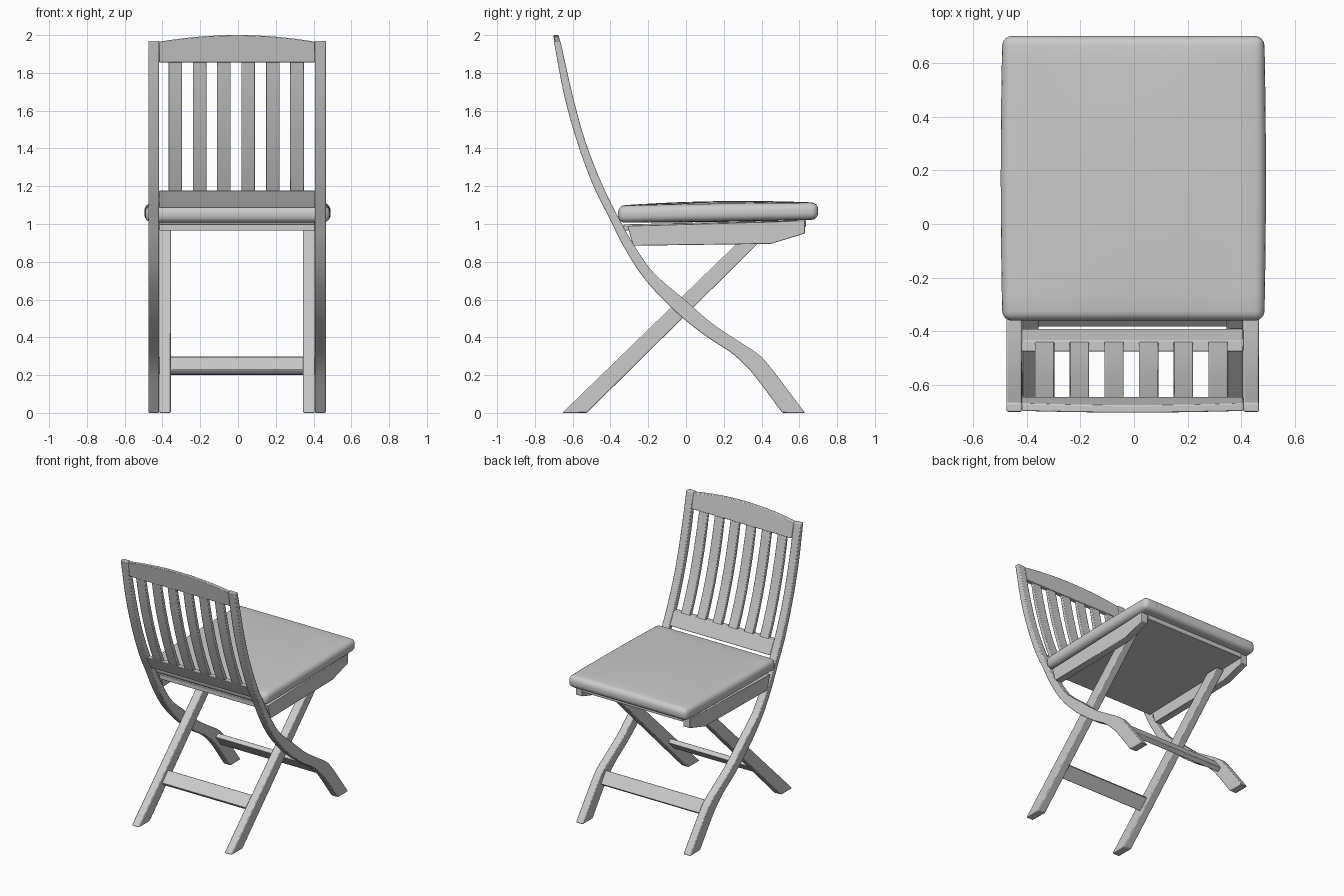
import bpy
import bmesh
from mathutils import Vector

old = bpy.data.objects.get("Cube")
if old:
    bpy.data.objects.remove(old, do_unlink=True)

grey = bpy.data.materials.new("plain grey")
grey.use_nodes = True
grey.diffuse_color = (0.6, 0.6, 0.6, 1)
grey.node_tree.nodes["Principled BSDF"].inputs["Base Color"].default_value = (0.6, 0.6, 0.6, 1)

CX = -0.005          # frame centre line
INNER, OUTER = 0.412, 0.47


def finish(name, bm, bevel=0.006, angle=35):
    bmesh.ops.recalc_face_normals(bm, faces=bm.faces)
    mesh = bpy.data.meshes.new(name)
    bm.to_mesh(mesh)
    bm.free()
    mesh.materials.append(grey)
    obj = bpy.data.objects.new(name, mesh)
    bpy.context.collection.objects.link(obj)
    if bevel:
        mod = obj.modifiers.new("soft edges", "BEVEL")
        mod.width, mod.segments, mod.limit_method = bevel, 2, "ANGLE"
        mod.angle_limit = 0.7
    bpy.ops.object.select_all(action="DESELECT")
    obj.select_set(True)
    bpy.context.view_layer.objects.active = obj
    bpy.ops.object.shade_smooth_by_angle(angle=angle * 0.01745)
    return obj


def loft(name, sections, bevel=0.006):
    """Skin a run of four-cornered sections and cap both ends."""
    bm = bmesh.new()
    loops = [[bm.verts.new(p) for p in s] for s in sections]
    for a, b in zip(loops, loops[1:]):
        for i in range(4):
            j = (i + 1) % 4
            bm.faces.new((a[i], a[j], b[j], b[i]))
    bm.faces.new(loops[0])
    bm.faces.new(loops[-1])
    return finish(name, bm, bevel)


def bar(x0, x1, front, back):
    """Sections of constant width between a front and a back edge in y, z."""
    return [((x0, *f), (x1, *f), (x1, *b), (x0, *b)) for f, b in zip(front, back)]


def smooth(points, steps=4):
    """Catmull-Rom curve through the points."""
    p = [Vector(q) for q in points]
    p = [2 * p[0] - p[1]] + p + [2 * p[-1] - p[-2]]
    out = []
    for a, b, c, d in zip(p, p[1:], p[2:], p[3:]):
        for k in range(steps):
            t = k / steps
            out.append(0.5 * (2 * b + (c - a) * t + (2 * a - 5 * b + 4 * c - d) * t ** 2
                              + (3 * b - a - 3 * c + d) * t ** 3))
    return out + [p[-2]]


# Curved side profile shared by the posts and the backrest
front_edge = smooth([(-0.665, 1.97), (-0.60, 1.68), (-0.53, 1.43), (-0.44, 1.2), (-0.35, 1.02),
                     (-0.27, 0.88), (-0.17, 0.74), (-0.02, 0.61), (0.13, 0.48), (0.27, 0.385),
                     (0.37, 0.32), (0.44, 0.25), (0.63, 0)])
back_edge = smooth([(-0.70, 1.97), (-0.645, 1.68), (-0.575, 1.43), (-0.49, 1.2), (-0.40, 1.02),
                    (-0.33, 0.88), (-0.22, 0.71), (-0.06, 0.54), (0.10, 0.41), (0.23, 0.325),
                    (0.31, 0.255), (0.38, 0.175), (0.51, 0)])


def edge_y(edge, z):
    for a, b in zip(edge, edge[1:]):
        if b.y <= z:
            break
    return a.x + (b.x - a.x) * (z - a.y) / (b.y - a.y)


def back_section(x0, x1, z, inset):
    f, b = edge_y(front_edge, z) - inset, edge_y(back_edge, z) + inset
    return (x0, f, z), (x1, f, z), (x1, b, z), (x0, b, z)


# Side frames
for side, s in (("left", 1), ("right", -1)):
    x_in, x_out = CX + s * INNER, CX + s * OUTER
    loft(side + "_curved_post", bar(x_in, x_out, front_edge, back_edge))
    x_leg = CX + s * 0.35
    loft(side + "_straight_leg",
         bar(x_leg, x_in - s * 0.001, [(-0.525, 0), (0.455, 0.97)], [(-0.655, 0), (0.345, 0.97)]))
    loft(side + "_seat_rail",
         bar(x_in + s * 0.002, x_out - s * 0.002,
             [(-0.31, 0.99), (0.45, 1.012), (0.63, 1.02)],
             [(-0.28, 0.885), (0.45, 0.895), (0.63, 0.95)]), 0.003)

# Seat panel
loft("seat_panel", bar(CX - INNER, CX + INNER,
                       [(-0.33, 0.998), (0.635, 1.02)], [(-0.33, 0.965), (0.635, 0.985)]), 0.003)


# Stretchers, tilted along their legs
def stretcher(name, half, centre, along, thick):
    c, d = Vector(centre), Vector(along).normalized()
    n = Vector((-d.y, d.x)) * thick / 2
    ends = [c - d * 0.05, c + d * 0.05]
    loft(name, bar(CX - half, CX + half, [e + n for e in ends], [e - n for e in ends]), 0.004)


stretcher("rear_stretcher", 0.352, (-0.335, 0.25), (1, 0.98), 0.035)
stretcher("front_stretcher", INNER, (0.375, 0.25), (-0.6, 0.8), 0.035)

# Backrest
loft("lower_back_rail",
     [back_section(CX - INNER, CX + INNER, z, 0.004) for z in (1.085, 1.13, 1.178)], 0.004)
for i in range(6):
    x = CX + (i - 2.5) * 0.129 - 0.005
    loft("back_slat_%d" % (i + 1),
         [back_section(x - 0.036, x + 0.036, 1.17 + 0.69 * k / 8, 0.009) for k in range(9)], 0.004)

arch = []
for k in range(17):
    u = k / 8 - 1
    x, top = CX + u * INNER, 2.0 - 0.035 * u * u
    low, high = back_section(x, x, 1.855, 0.003), back_section(x, x, top, 0.003)
    arch.append((low[0], low[2], high[2], high[0]))
loft("top_back_rail", arch, 0.004)

# Cushion: a finely divided slab with rounded edges and a gentle dome
bm = bmesh.new()
bmesh.ops.create_cube(bm, size=1)
flat = [e for e in bm.edges if abs(e.verts[0].co.z - e.verts[1].co.z) < 0.1]
bmesh.ops.subdivide_edges(bm, edges=flat, cuts=9, use_grid_fill=True)
bmesh.ops.scale(bm, vec=(0.975, 1.06, 0.09), verts=bm.verts)
hard = [e for e in bm.edges if e.calc_face_angle(0) > 1]
bmesh.ops.bevel(bm, geom=hard, offset=0.036, segments=4, profile=0.5, affect="EDGES")
for v in bm.verts:
    u, w = v.co.x / 0.4875, v.co.y / 0.53
    dome = (1 - u * u) * (1 - w * w)
    v.co.z += 1.06 + 0.008 * w + (0.016 * dome if v.co.z > 0 else -0.004 * dome)
    v.co.x += CX / 2 + 0.006 * u * (1 - w * w)
    v.co.y += 0.17
finish("seat_cushion", bm, 0, 60)
